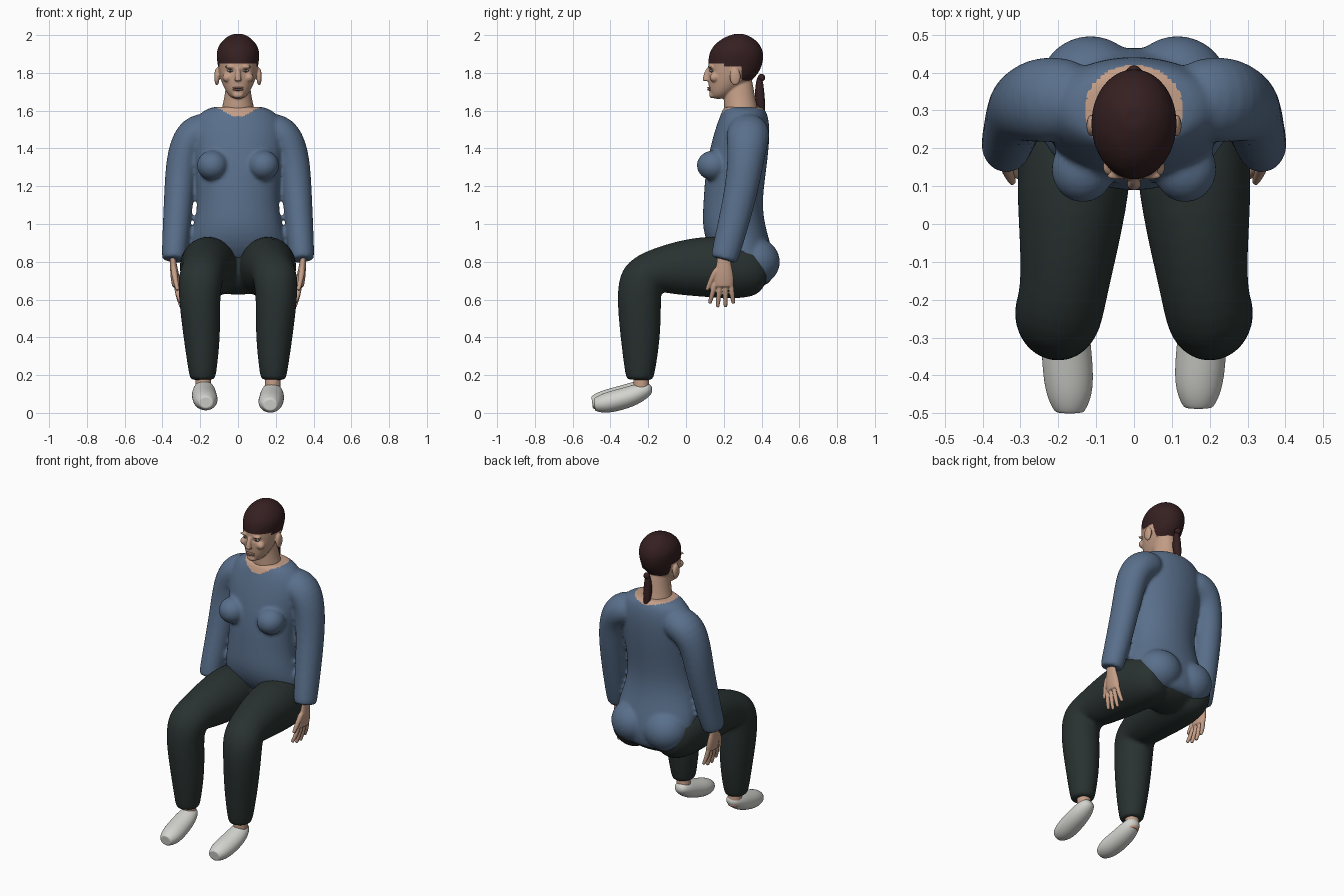
import bpy, bmesh
from math import cos, sin, tau, exp
from mathutils import Vector, Matrix

if "Cube" in bpy.data.objects:
    bpy.data.objects.remove(bpy.data.objects["Cube"])

ACROSS, DEPTH, UP = Matrix.Identity(3)
SIDES = {"left": 1, "right": -1}


def material(name, red, green, blue):
    mat = bpy.data.materials.new(name)
    mat.use_nodes = True
    mat.diffuse_color = (red, green, blue, 1)
    mat.node_tree.nodes["Principled BSDF"].inputs["Base Color"].default_value = (red, green, blue, 1)
    return mat


KNIT = material("blue_knit", .1, .16, .26)
CLOTH = material("dark_green_cloth", .022, .032, .03)
SKIN = material("skin", .55, .34, .24)
HAIR = material("dark_brown_hair", .036, .014, .015)
CANVAS = material("off_white_canvas", .65, .65, .62)
LIP = material("lip", .42, .21, .16)
EYE = material("eye_grey", .3, .27, .25)
IRIS = material("iris_dark", .04, .035, .03)


def loft(bm, rings, segments=20):
    """Skin rings given as (centre, first radius vector, second radius vector)."""
    # A narrower copy of the end ring keeps cuffs and hems crisp
    centre, first, second = rings[-1]
    rings = rings + [(centre, first * .85, second * .85)]
    loops = []
    for centre, first, second in rings:
        angles = [tau * step / segments for step in range(segments)]
        loops.append([bm.verts.new(centre + first * cos(a) + second * sin(a)) for a in angles])
    for lower, upper in zip(loops, loops[1:]):
        for k in range(segments):
            after = (k + 1) % segments
            bm.faces.new((lower[k], lower[after], upper[after], upper[k]))
    bm.faces.new(loops[0])
    bm.faces.new(loops[-1])


def limb(bm, points, side=1, axis=ACROSS, aspect=1):
    """Tube through (x, y, z, radius); aspect scales the radius off the axis."""
    path = [Vector((x * side, y, z)) for x, y, z, radius in points]
    rings = []
    for i, point in enumerate(points):
        ahead = path[min(i + 1, len(path) - 1)]
        behind = path[max(i - 1, 0)]
        tangent = (ahead - behind).normalized()
        first = (axis - tangent * axis.dot(tangent)).normalized() * point[-1]
        rings.append((path[i], first, tangent.cross(first) * aspect))
    loft(bm, rings)


def stack(bm, levels):
    """Loft level rings given as (z, half width, front y, back y)."""
    loft(bm, [(UP * z + DEPTH * (front + back) / 2, ACROSS * width, DEPTH * (back - front) / 2)
              for z, width, front, back in levels])


def ball(bm, centre, radii):
    place = Matrix.Translation(centre) @ Matrix.Diagonal((*radii, 1))
    bmesh.ops.create_uvsphere(bm, u_segments=20, v_segments=12, radius=1, matrix=place)


def finish(name, bm, materials, voxel=None, relax=0, rule=None, shape=None):
    """Fuse the parts into one smooth skin, then colour its faces by a rule."""
    bmesh.ops.recalc_face_normals(bm, faces=bm.faces)
    mesh = bpy.data.meshes.new(name)
    bm.to_mesh(mesh)
    bm.free()
    obj = bpy.data.objects.new(name, mesh)
    bpy.context.collection.objects.link(obj)
    obj.modifiers.new("round", 'SUBSURF').levels = 2
    if voxel:
        fuse = obj.modifiers.new("fuse", 'REMESH')
        fuse.mode = 'VOXEL'
        fuse.voxel_size = voxel
        obj.modifiers.new("relax", 'SMOOTH').iterations = relax
    depsgraph = bpy.context.evaluated_depsgraph_get()
    obj.data = bpy.data.meshes.new_from_object(obj.evaluated_get(depsgraph))
    obj.modifiers.clear()
    obj.data.materials.clear()
    for mat in materials:
        obj.data.materials.append(mat)
    if shape:
        for vert in obj.data.vertices:
            vert.co = shape(vert.co.copy())
    for face in obj.data.polygons:
        face.material_index = rule(face.center) if rule else 0
        face.use_smooth = True


# Sweater: torso, bust, seat and sleeves, with skin inside the neckline
def inside_neckline(c):
    return int(c.z > 1.57 and (c.x / .13) ** 2 + ((c.y - .3) / .12) ** 2 < 1)


bm = bmesh.new()
stack(bm, [(.67, .17, .37, .45), (.8, .28, .16, .48), (.95, .25, .08, .43),
           (1.1, .21, .09, .4), (1.3, .23, .1, .43), (1.5, .26, .15, .45),
           (1.6, .2, .19, .43), (1.62, .13, .2, .4)])
for side in SIDES.values():
    ball(bm, (side * .135, .145, 1.31), (.085, .09, .08))
    ball(bm, (side * .115, .36, .8), (.14, .14, .13))
    limb(bm, [(.1, .33, 1.52, .1), (.24, .33, 1.48, .12), (.29, .32, 1.38, .1),
              (.31, .3, 1.2, .09), (.33, .23, .92, .08), (.34, .2, .81, .073)],
         side, DEPTH, aspect=.9)
finish("sweater", bm, [KNIT, SKIN], voxel=.0105, relax=5, rule=inside_neckline)

# Trousers: pelvis and two bent legs
bm = bmesh.new()
ball(bm, (0, .29, .745), (.25, .16, .12))
for side in SIDES.values():
    limb(bm, [(.13, .44, .73, .1), (.15, .3, .76, .15), (.16, .1, .78, .157),
              (.18, -.16, .755, .115), (.2, -.24, .72, .12), (.205, -.25, .6, .11),
              (.19, -.24, .4, .1), (.187, -.245, .175, .07)], side, aspect=1.08)
finish("trousers", bm, [CLOTH], voxel=.0115, relax=5)


# Head with neck, ears, nose and a cap of hair
def hair_area(c):
    if c.y < .2:
        return int(c.z > 1.85)
    return int(c.z > 1.835 or (c.y > .295 and c.z > 1.76))


def carve_sockets(co):
    if co.y < .2:
        distance = ((abs(co.x) - .04) / .02) ** 2 + ((co.z - 1.81) / .011) ** 2
        co.y += .01 * exp(-distance)
    return co


bm = bmesh.new()
stack(bm, [(1.55, .11, .2, .4), (1.64, .075, .2, .37), (1.78, .06, .2, .35)])
stack(bm, [(1.66, .03, .14, .2), (1.7, .067, .12, .27), (1.78, .1, .115, .38),
           (1.85, .11, .115, .41), (1.92, .12, .12, .415), (1.98, .08, .18, .37),
           (2.005, .03, .25, .31)])
limb(bm, [(0, .12, 1.83, .011), (0, .105, 1.78, .016), (0, .107, 1.757, .02)])
ball(bm, (0, .14, 1.683), (.03, .018, .018))
for side in SIDES.values():
    ball(bm, (side * .112, .26, 1.78), (.014, .03, .047))
    ball(bm, (side * .043, .128, 1.832), (.03, .012, .008))
    ball(bm, (side * .057, .15, 1.775), (.026, .025, .024))
finish("head", bm, [SKIN, HAIR], voxel=.0055, relax=3, rule=hair_area, shape=carve_sockets)

# Lips
bm = bmesh.new()
for height in (1.711, 1.721):
    ball(bm, (0, .126, height), (.029, .014, .006))
finish("lips", bm, [LIP])

# Ponytail with its knot
bm = bmesh.new()
ball(bm, (0, .4, 1.775), (.02, .02, .02))
limb(bm, [(0, .39, 1.79, .013), (0, .388, 1.7, .027), (0, .395, 1.63, .025),
          (0, .412, 1.565, .008)])
finish("ponytail", bm, [HAIR])


def on_iris(c):
    return int(abs(abs(c.x) - .04) < .006 and c.y < .13)


for name, side in SIDES.items():
    # Eye
    bm = bmesh.new()
    ball(bm, (side * .04, .137, 1.811), (.018, .013, .008))
    finish(name + "_eye", bm, [EYE, IRIS], rule=on_iris)

    # Hand: wrist and palm, a fan of four fingers, and a thumb
    bm = bmesh.new()
    limb(bm, [(.345, .2, .87, .035), (.345, .2, .8, .035), (.335, .2, .73, .054),
              (.325, .2, .67, .054)], side, DEPTH, aspect=.45)
    for finger in range(4):
        knuckle = .155 + .027 * finger
        tip = .125 + .042 * finger
        height = .55 + .02 * abs(finger - 1.5)
        limb(bm, [(.33, knuckle, .7, .014), (.32, (knuckle + tip) / 2, .63, .014),
                  (.3, tip, height, .01)], side, DEPTH)
    limb(bm, [(.34, .17, .77, .018), (.335, .14, .72, .016), (.32, .11, .65, .01)], side, DEPTH)
    finish(name + "_hand", bm, [SKIN], voxel=.0045, relax=2)

    # Ankle
    bm = bmesh.new()
    limb(bm, [(.186, -.24, .24, .043), (.182, -.235, .1, .043)], side)
    finish(name + "_ankle", bm, [SKIN])

    # Shoe, toe pointing down, the right one a little higher
    lift = .012 if side < 0 else 0
    bm = bmesh.new()
    limb(bm, [(x, y - lift, z + lift, radius) for x, y, z, radius in (
        (.18, -.18, .14, .035), (.18, -.24, .11, .06), (.18, -.31, .08, .067),
        (.17, -.43, .05, .068), (.17, -.485, .043, .04))], side, aspect=.85)
    finish(name + "_shoe", bm, [CANVAS])
